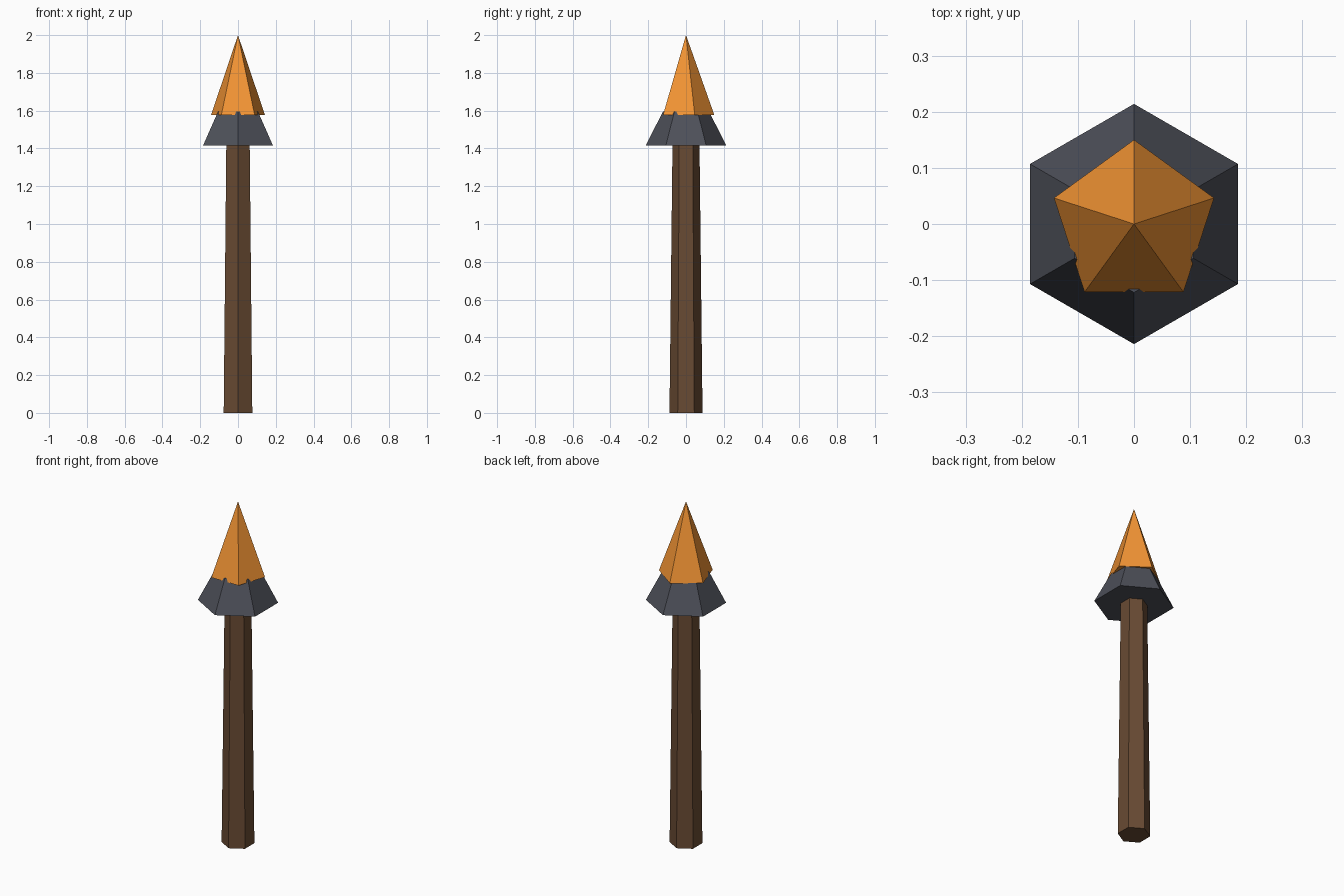
import bpy, bmesh
from math import sin, cos, tau

if "Cube" in bpy.data.objects:
    bpy.data.objects.remove(bpy.data.objects["Cube"])


def material(name, rgb):
    mat = bpy.data.materials.new(name)
    mat.diffuse_color = (*rgb, 1)
    mat.use_nodes = True
    mat.node_tree.nodes["Principled BSDF"].inputs["Base Color"].default_value = mat.diffuse_color
    return mat


def tapered_prism(name, sides, r_bottom, z_bottom, r_top, z_top, mat):
    """Closed flat-faced frustum (or pyramid if r_top is 0), one corner facing +y."""
    bm = bmesh.new()

    def ring(r, z):
        if r == 0:
            return [bm.verts.new((0, 0, z))]
        return [bm.verts.new((-r * sin(tau * i / sides), r * cos(tau * i / sides), z))
                for i in range(sides)]

    low, high = ring(r_bottom, z_bottom), ring(r_top, z_top)
    bm.faces.new(low[::-1])
    if r_top:
        bm.faces.new(high)
    for i in range(sides):
        j = (i + 1) % sides
        upper = [high[j], high[i]] if r_top else high
        bm.faces.new([low[i], low[j]] + upper)
    bmesh.ops.recalc_face_normals(bm, faces=bm.faces)

    mesh = bpy.data.meshes.new(name)
    bm.to_mesh(mesh)
    bm.free()
    mesh.materials.append(mat)
    obj = bpy.data.objects.new(name, mesh)
    bpy.context.collection.objects.link(obj)
    return obj


wood = material("wood", (0.14, 0.07, 0.033))
iron = material("iron", (0.075, 0.08, 0.1))
fire = material("fire", (0.9, 0.3, 0.035))

# Hexagonal wooden shaft, slightly narrower at the top
tapered_prism("shaft", 6, 0.0875, 0, 0.0715, 1.42, wood)
# Flared hexagonal metal collar
tapered_prism("collar", 6, 0.214, 1.415, 0.122, 1.595, iron)
# Five-sided flame sitting over the collar
tapered_prism("flame", 5, 0.15, 1.577, 0, 2.0, fire)
